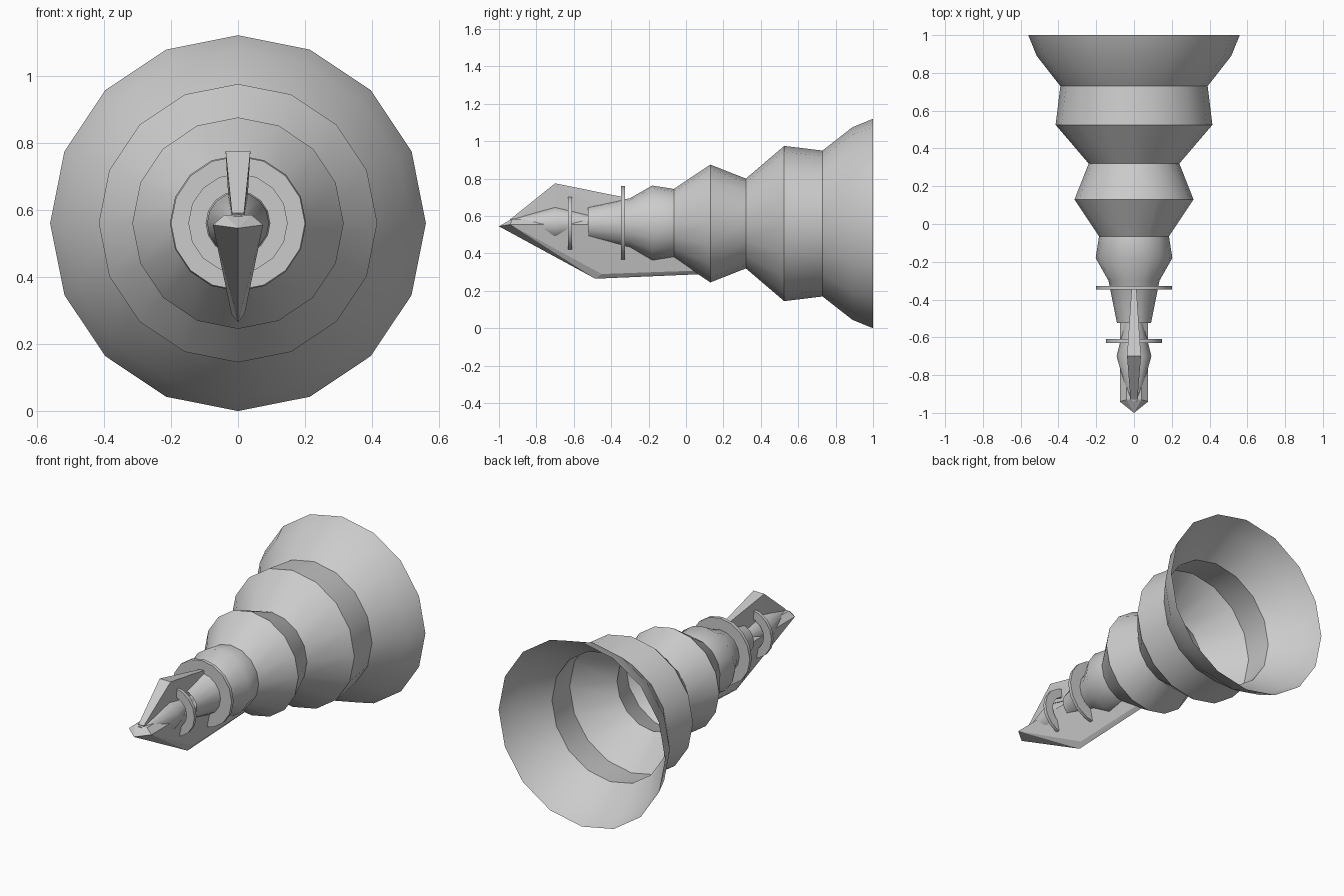
import bpy, bmesh
from math import sin, cos, tau, radians

if "Cube" in bpy.data.objects:
    bpy.data.objects.remove(bpy.data.objects["Cube"])

CZ = 0.56   # height of the long axis
SIDES = 16


def finish(bm, name, smooth=None):
    bmesh.ops.recalc_face_normals(bm, faces=bm.faces)
    mesh = bpy.data.meshes.new(name)
    bm.to_mesh(mesh)
    bm.free()
    ob = bpy.data.objects.new(name, mesh)
    bpy.context.collection.objects.link(ob)
    if smooth:
        bpy.ops.object.select_all(action='DESELECT')
        ob.select_set(True)
        bpy.context.view_layer.objects.active = ob
        bpy.ops.object.shade_smooth_by_angle(angle=radians(smooth))
    return ob


def lathe(name, profile, closed=False, caps=False, smooth=40):
    """Spin a (y, radius) profile around the long axis."""
    bm = bmesh.new()
    rings = [[bm.verts.new((r * sin(tau * i / SIDES), y, CZ + r * cos(tau * i / SIDES)))
              for i in range(SIDES)] for y, r in profile]
    pairs = list(zip(rings, rings[1:]))
    if closed:
        pairs.append((rings[-1], rings[0]))
    for a, b in pairs:
        for i in range(SIDES):
            j = (i + 1) % SIDES
            bm.faces.new((a[i], a[j], b[j], b[i]))
    if caps:
        bm.faces.new(rings[0])
        bm.faces.new(rings[-1])
    return finish(bm, name, smooth)


def hull(name, half):
    """Convex solid from points given on the +x side, mirrored across x = 0."""
    bm = bmesh.new()
    for x, y, z in half:
        for s in ((1, -1) if x else (1,)):
            bm.verts.new((s * x, y, z))
    res = bmesh.ops.convex_hull(bm, input=bm.verts)
    junk = {g for g in res["geom_interior"] + res["geom_unused"]
            if isinstance(g, bmesh.types.BMVert)}
    bmesh.ops.delete(bm, geom=list(junk), context='VERTS')
    bmesh.ops.dissolve_limit(bm, angle_limit=radians(1), verts=bm.verts, edges=bm.edges)
    return finish(bm, name)


# Open stepped bell body
lathe("bell_body", [(1.0, 0.56), (0.89, 0.515), (0.73, 0.39), (0.525, 0.415),
                    (0.32, 0.24), (0.13, 0.315), (-0.065, 0.185), (-0.18, 0.203),
                    (-0.30, 0.135), (-0.525, 0.09)])

# Thin collar rings around the nozzle and spindle
for name, y, inner, outer in (("rear_ring", -0.337, 0.11, 0.2),
                              ("front_ring", -0.62, 0.095, 0.148)):
    t = 0.01
    lathe(name, [(y - t, inner), (y - t, outer), (y + t, outer), (y + t, inner)], closed=True)

# Spindle in front of the nozzle
lathe("spindle", [(-0.94, 0.025), (-0.70, 0.092), (-0.53, 0.05), (-0.42, 0.05)], caps=True)

# Lower keel with a pointed bow
hull("lower_keel", [(0, -1.0, 0.545), (0.075, -0.94, 0.555), (0.04, -0.93, 0.585),
                    (0, -0.485, 0.265), (0.02, -0.45, 0.29),
                    (0.075, -0.4, 0.555), (0.04, -0.4, 0.585),
                    (0.04, 0.1, 0.5), (0.02, 0.1, 0.31), (0, 0.1, 0.29)])

# Upper sight fin
hull("upper_fin", [(0.018, -0.93, 0.59), (0.037, -0.70, 0.775), (0.012, -0.33, 0.70),
                   (0.012, -0.33, 0.57), (0.025, -0.70, 0.57), (0.018, -0.92, 0.57)])
